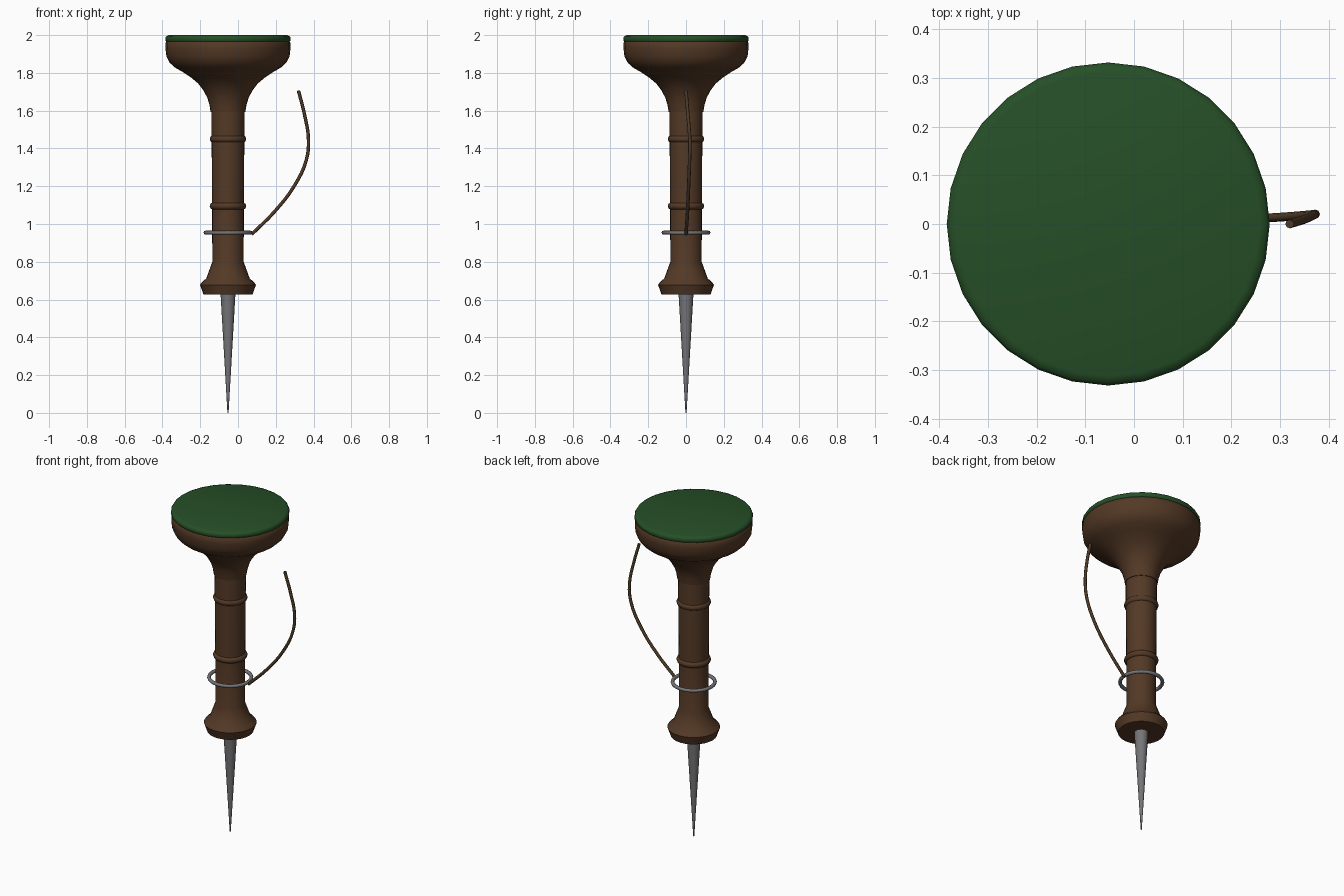
import bpy, bmesh, math

if "Cube" in bpy.data.objects:
    bpy.data.objects.remove(bpy.data.objects["Cube"])

AXIS_X = -0.053


def material(name, rgb):
    m = bpy.data.materials.new(name)
    m.diffuse_color = (*rgb, 1)
    m.use_nodes = True
    m.node_tree.nodes["Principled BSDF"].inputs["Base Color"].default_value = m.diffuse_color
    return m


wood = material("brown_wood", (0.088, 0.041, 0.019))
green = material("green_pad", (0.019, 0.078, 0.020))
steel = material("grey_steel", (0.18, 0.18, 0.19))
leather = material("brown_cord", (0.078, 0.043, 0.020))


def finish(obj, mat, angle):
    obj.data.materials.append(mat)
    bpy.ops.object.select_all(action='DESELECT')
    obj.select_set(True)
    bpy.context.view_layer.objects.active = obj
    bpy.ops.object.shade_smooth_by_angle(angle=math.radians(angle))


def lathe(name, profile, sides, mat, angle=35):
    """Turn a (radius, z) profile, bottom to top, with capped ends."""
    bm = bmesh.new()
    rings = []
    for r, z in profile:
        rings.append([bm.verts.new((AXIS_X + r * math.cos(2 * math.pi * i / sides),
                                    r * math.sin(2 * math.pi * i / sides), z))
                      for i in range(sides)])
    for a, b in zip(rings, rings[1:]):
        for i in range(sides):
            j = (i + 1) % sides
            bm.faces.new((a[i], a[j], b[j], b[i]))
    bm.faces.new(rings[0][::-1])
    bm.faces.new(rings[-1])
    me = bpy.data.meshes.new(name)
    bm.to_mesh(me)
    bm.free()
    obj = bpy.data.objects.new(name, me)
    bpy.context.collection.objects.link(obj)
    finish(obj, mat, angle)
    return obj


# Pointed metal spike
lathe("spike", [(0.003, 0.0), (0.040, 0.64)], 20, steel)

# Turned handle with flared foot
lathe("handle", [(0.130, 0.627), (0.148, 0.678), (0.140, 0.69), (0.115, 0.712),
                 (0.083, 0.80), (0.084, 1.1), (0.088, 1.61)], 28, wood, 45)

# Two raised grip bands
for n, z in enumerate((1.095, 1.45)):
    lathe(f"grip_band_{n + 1}", [(0.083, z - 0.018), (0.092, z - 0.013), (0.097, z),
                                 (0.092, z + 0.013), (0.083, z + 0.018)], 28, wood, 60)

# Flared head
lathe("head", [(0.092, 1.593), (0.098, 1.63), (0.110, 1.67), (0.132, 1.71),
               (0.158, 1.744), (0.195, 1.775), (0.240, 1.805), (0.280, 1.828),
               (0.308, 1.853), (0.326, 1.887), (0.331, 1.93), (0.331, 1.96),
               (0.326, 1.966)], 28, wood, 60)

# Green pad on top
lathe("top_pad", [(0.325, 1.963), (0.332, 1.970), (0.332, 1.985), (0.326, 1.995),
                  (0.312, 2.0)], 28, green, 60)

# Loose metal ring
bpy.ops.mesh.primitive_torus_add(location=(AXIS_X, 0, 0.954), major_radius=0.119,
                                 minor_radius=0.0105, major_segments=28, minor_segments=8)
ring = bpy.context.object
ring.name = "ring"
finish(ring, steel, 60)

# Hanging cord
path = [(0.072, 0, 0.945), (0.193, 0.008, 1.065), (0.300, 0.014, 1.205),
        (0.362, 0.019, 1.34), (0.373, 0.020, 1.447), (0.352, 0.010, 1.58),
        (0.320, 0, 1.706)]
cu = bpy.data.curves.new("cord", 'CURVE')
cu.dimensions = '3D'
cu.bevel_depth = 0.009
cu.bevel_resolution = 2
cu.resolution_u = 4
cu.use_fill_caps = True
sp = cu.splines.new('BEZIER')
sp.bezier_points.add(len(path) - 1)
for p, co in zip(sp.bezier_points, path):
    p.co = co
    p.handle_left_type = p.handle_right_type = 'AUTO'
cord = bpy.data.objects.new("cord", cu)
bpy.context.collection.objects.link(cord)
cu.materials.append(leather)
